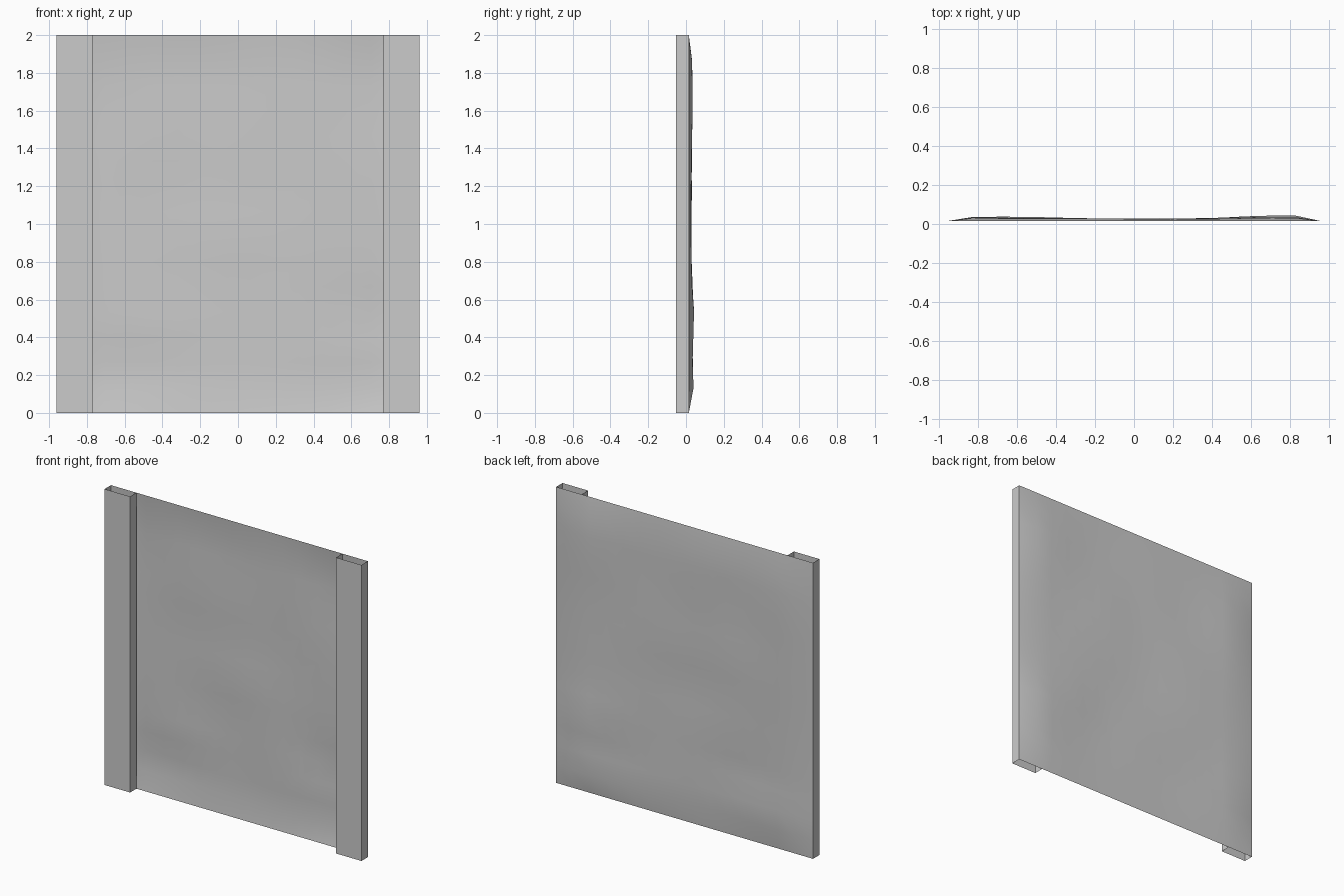
import bpy, bmesh
from math import exp, sin

cube = bpy.data.objects.get("Cube")
if cube:
    bpy.data.objects.remove(cube, do_unlink=True)

HALF_W, HEIGHT, INNER = 0.96, 2.0, 0.77
FRONT, BACK = -0.053, 0.015

grey = bpy.data.materials.new("plain grey")
grey.use_nodes = True
colour = (0.6, 0.6, 0.6, 1)
grey.diffuse_color = colour
grey.node_tree.nodes["Principled BSDF"].inputs["Base Color"].default_value = colour


def add_object(name, bm):
    mesh = bpy.data.meshes.new(name)
    bm.to_mesh(mesh)
    bm.free()
    mesh.materials.append(grey)
    obj = bpy.data.objects.new(name, mesh)
    bpy.context.collection.objects.link(obj)
    return obj


# Open channel posts: front, inner and outer walls, closed behind by the sheet
def channel_post(name, side):
    bm = bmesh.new()
    path = [(INNER, BACK), (INNER, FRONT), (HALF_W, FRONT), (HALF_W, BACK)]
    rows = [[bm.verts.new((side * x, y, z)) for x, y in path] for z in (0, HEIGHT)]
    for i in range(3):
        loop = [rows[0][i], rows[0][i + 1], rows[1][i + 1], rows[1][i]]
        bm.faces.new(loop if side > 0 else loop[::-1])
    return add_object(name, bm)


channel_post("left_post", 1)
channel_post("right_post", -1)

# Dents and bumps of the sheet: x, z, width, height, amount
BUMPS = [(0.75, 0.5, 0.25, 0.14, 0.014), (0.5, 0.62, 0.12, 0.12, 0.007),
         (0.7, 0.14, 0.3, 0.12, 0.013), (-0.55, 0.25, 0.3, 0.1, 0.011),
         (-0.35, 0.45, 0.25, 0.08, -0.007), (0.0, 0.92, 0.3, 0.12, -0.006),
         (-0.35, 1.2, 0.2, 0.12, 0.005), (0.02, 1.45, 0.12, 0.15, -0.006),
         (0.7, 1.65, 0.2, 0.2, 0.006), (-0.7, 1.65, 0.2, 0.2, 0.006)]


def relief(x, z):
    bulge = 0.011 + 0.004 * (x / HALF_W) ** 2 + 0.002 * sin(7 * x + 5 * z)
    for bx, bz, w, h, amount in BUMPS:
        bulge += amount * exp(-((x - bx) / w) ** 2 - ((z - bz) / h) ** 2)
    return min(max(bulge, 0.003), 0.038)


# Buckled backing sheet with a flat rim
bm = bmesh.new()
N = 15
grid = []
for j in range(N + 1):
    row = []
    for i in range(N + 1):
        x, z = HALF_W * (2 * i / N - 1), HEIGHT * j / N
        rim = i in (0, N) or j in (0, N)
        row.append(bm.verts.new((x, BACK if rim else BACK + relief(x, z), z)))
    grid.append(row)
for j in range(N):
    for i in range(N):
        face = bm.faces.new((grid[j][i], grid[j + 1][i], grid[j + 1][i + 1], grid[j][i + 1]))
        face.smooth = True
add_object("buckled_sheet", bm)
